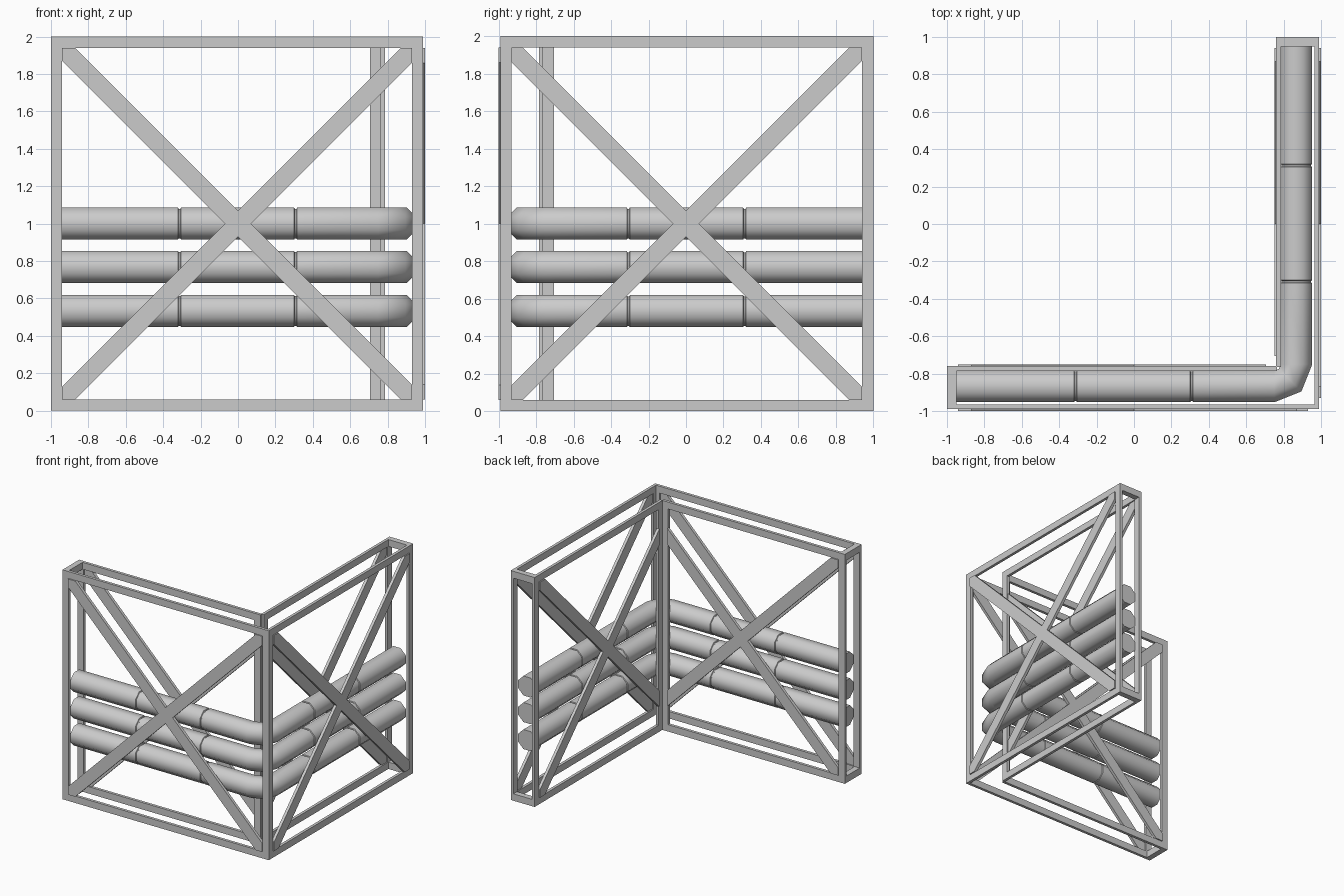
import bpy, bmesh, math
from mathutils import Vector

if "Cube" in bpy.data.objects:
    bpy.data.objects.remove(bpy.data.objects["Cube"])


def finish(name, bm):
    bmesh.ops.recalc_face_normals(bm, faces=bm.faces)
    me = bpy.data.meshes.new(name)
    bm.to_mesh(me)
    bm.free()
    ob = bpy.data.objects.new(name, me)
    bpy.context.collection.objects.link(ob)
    return ob


def place(side, u, depth, z):
    # front wall runs along x; side wall is its reflection across the corner
    return Vector((u, depth, z)) if side == 0 else Vector((-depth, -u, z))


def prism(bm, side, outline, d0, d1):
    near = [bm.verts.new(place(side, u, d0, z)) for u, z in outline]
    far = [bm.verts.new(place(side, u, d1, z)) for u, z in outline]
    bm.faces.new(near)
    bm.faces.new(far[::-1])
    n = len(outline)
    for i in range(n):
        j = (i + 1) % n
        bm.faces.new((near[i], far[i], far[j], near[j]))


def rect(u0, u1, z0, z1):
    return [(u0, z0), (u1, z0), (u1, z1), (u0, z1)]


BAR, H = 0.06, 0.07


def lattice(name, side, end, rail, brace):
    # rectangular border of flat bars
    bm = bmesh.new()
    prism(bm, side, rect(-1, end, 0, BAR), *rail)
    prism(bm, side, rect(-1, end, 2 - BAR, 2), *rail)
    prism(bm, side, rect(-1, -1 + BAR, BAR, 2 - BAR), *rail)
    prism(bm, side, rect(end - BAR, end, BAR, 2 - BAR), *rail)
    finish(name + "_border", bm)
    # crossed braces, trimmed to the opening
    bm = bmesh.new()
    e = min(0.94, end - BAR)
    line = [(-0.94, 0.06), (-0.94 + H, 0.06)]
    if e + H > 0.94:
        line += [(e, 1 + e - H), (e, 1.94), (0.94 - H, 1.94)]
    else:
        line += [(e, 1 + e - H), (e, 1 + e + H)]
    line.append((-0.94, 0.06 + H))
    prism(bm, side, line, *brace)
    prism(bm, side, [(u, 2 - z) for u, z in line], *brace)
    finish(name + "_braces", bm)


for side, wall in enumerate(("front", "side")):
    lattice(wall + "_outer", side, 0.99, (-0.99, -0.965), (-1.0, -0.975))
    lattice(wall + "_inner", side, 0.765, (-0.785, -0.76), (-0.775, -0.75))
    # short ties joining the two lattices at the open end
    bm = bmesh.new()
    for z in (0, 2 - BAR):
        prism(bm, side, rect(-1, -0.95, z, z + BAR), -0.965, -0.785)
    finish(wall + "_end_ties", bm)

# centre line of a pipe: (x, y, scale), with small seam grooves
Y = -0.868
half = [(-0.95, Y, 1)]
for s in (-0.313, 0.308):
    half += [(s - 0.008, Y, 1), (s - 0.004, Y, 0.93), (s + 0.004, Y, 0.93), (s + 0.008, Y, 1)]
half.append((0.75, Y, 1))
path = half + [(0.835, -0.835, 1)] + [(-y, -x, s) for x, y, s in reversed(half)]


def pipe(name, z, sides=8, apothem=0.085):
    bm = bmesh.new()
    R = apothem / math.cos(math.pi / sides)
    rings = []
    for i, (x, y, s) in enumerate(path):
        a, b = path[max(i - 1, 0)], path[min(i + 1, len(path) - 1)]
        if x < 0.8 and y < -0.8:
            n = Vector((0, -1, 0))
        elif i == len(half):
            n = Vector((1, -1, 0)).normalized()
        else:
            n = Vector((1, 0, 0))
        ring = []
        for k in range(sides):
            t = 2 * math.pi * (k + 0.5) / sides
            p = Vector((x, y, z)) + n * (R * s * math.cos(t))
            p.z += R * s * math.sin(t)
            ring.append(bm.verts.new(p))
        rings.append(ring)
    for r, q in zip(rings, rings[1:]):
        for k in range(sides):
            j = (k + 1) % sides
            bm.faces.new((r[k], r[j], q[j], q[k]))
    bm.faces.new(rings[0])
    bm.faces.new(rings[-1][::-1])
    ob = finish(name, bm)
    bpy.ops.object.select_all(action='DESELECT')
    ob.select_set(True)
    bpy.context.view_layer.objects.active = ob
    bpy.ops.object.shade_smooth_by_angle(angle=math.radians(50))


for name, z in (("pipe_top", 1.0), ("pipe_middle", 0.768), ("pipe_bottom", 0.533)):
    pipe(name, z)
